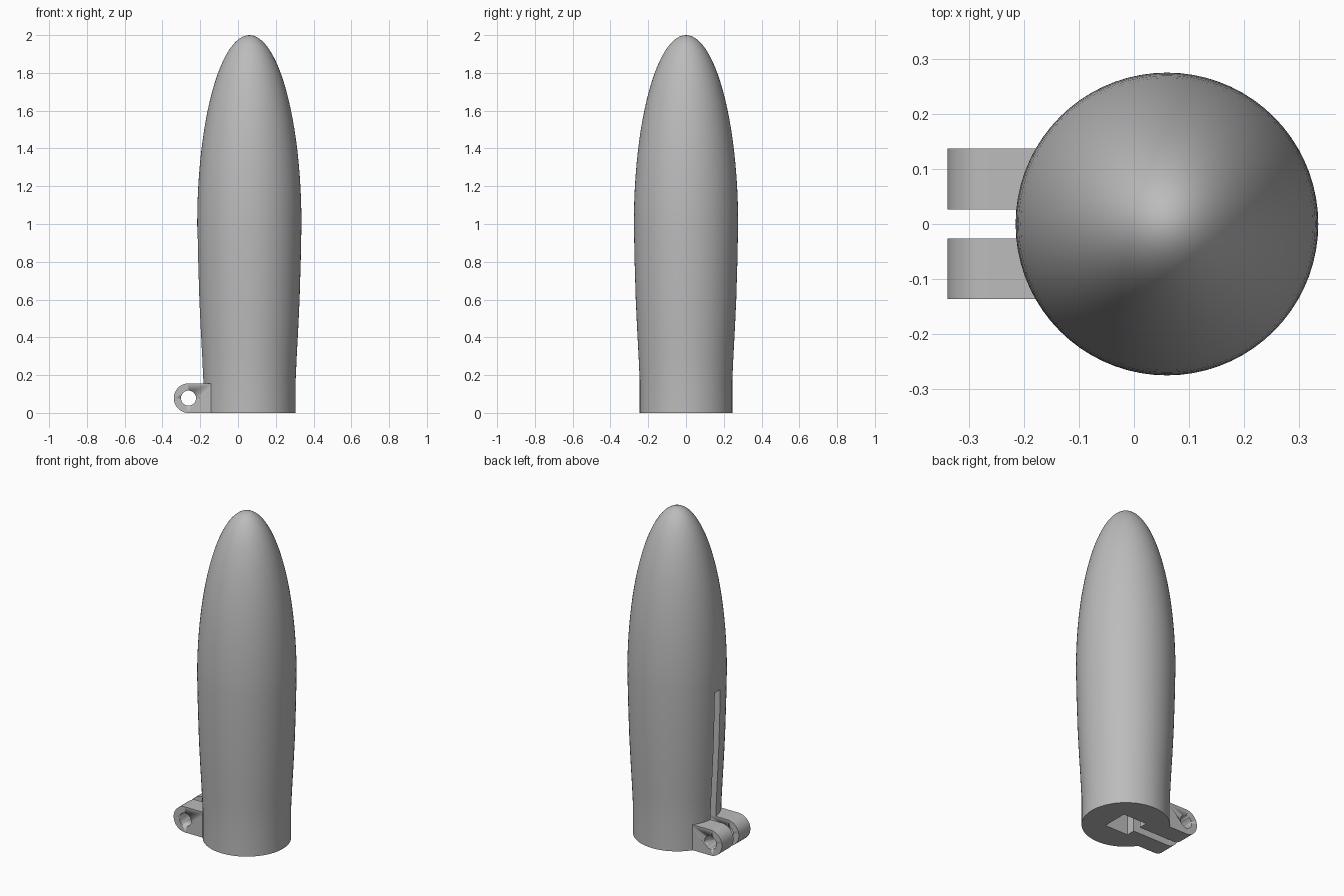
import bpy, bmesh, math
from mathutils import Vector

cube = bpy.data.objects.get("Cube")
if cube:
    bpy.data.objects.remove(cube, do_unlink=True)

AXIS_X = 0.06      # centre line of the body
SEGMENTS = 72

grey = bpy.data.materials.new("plain grey")
grey.use_nodes = True
grey.diffuse_color = (0.5, 0.5, 0.5, 1)
grey.node_tree.nodes["Principled BSDF"].inputs["Base Color"].default_value = grey.diffuse_color


def make_object(name, bm):
    bmesh.ops.recalc_face_normals(bm, faces=bm.faces)
    mesh = bpy.data.meshes.new(name)
    bm.to_mesh(mesh)
    bm.free()
    mesh.materials.append(grey)
    obj = bpy.data.objects.new(name, mesh)
    bpy.context.collection.objects.link(obj)
    return obj


def box(name, low, high):
    bm = bmesh.new()
    bmesh.ops.create_cube(bm, size=1)
    low, high = Vector(low), Vector(high)
    for v in bm.verts:
        v.co = (low + high) / 2 + v.co * (high - low)
    return make_object(name, bm)


def cut(obj, cutter):
    cutter.hide_render = True
    cutter.hide_set(True)
    cutter.display_type = 'WIRE'
    mod = obj.modifiers.new("cut", 'BOOLEAN')
    mod.operation = 'DIFFERENCE'
    mod.solver = 'EXACT'
    mod.object = cutter


def smooth(obj):
    bpy.ops.object.select_all(action='DESELECT')
    obj.select_set(True)
    bpy.context.view_layer.objects.active = obj
    bpy.ops.object.shade_smooth_by_angle(angle=math.radians(30))


# Bullet-shaped body: straight collar, gentle swell, elliptical nose
profile = [(0, 0), (0.245, 0), (0.245, 0.17), (0.251, 0.3), (0.259, 0.45),
           (0.266, 0.6), (0.272, 0.8)]
steps = 24
for i in range(steps + 1):
    a = math.pi / 2 * i / steps
    profile.append((0.276 * math.cos(a), 1 + math.sin(a)))

bm = bmesh.new()
points = [bm.verts.new((AXIS_X + r, 0, z)) for r, z in profile]
edges = [bm.edges.new(pair) for pair in zip(points, points[1:])]
bmesh.ops.spin(bm, geom=points + edges, cent=(AXIS_X, 0, 0), axis=(0, 0, 1),
               angle=2 * math.pi, steps=SEGMENTS, use_merge=True)
bmesh.ops.remove_doubles(bm, verts=bm.verts, dist=0.0001)
body = make_object("body", bm)
smooth(body)

# Square socket in the base and the side slot that opens into it
cut(body, box("socket_cutter", (AXIS_X - 0.08, -0.08, -0.1), (AXIS_X + 0.08, 0.08, 0.94)))
cut(body, box("slot_cutter", (-0.5, -0.026, -0.1), (AXIS_X, 0.026, 0.94)))


# Pair of rounded hinge lugs with a pin hole
def hinge_lug(name, y_low, y_high):
    radius, hole, end_x, inner_x = 0.078, 0.04, -0.262, -0.12
    n = 32
    outline = [(inner_x, 2 * radius)]
    for i in range(n + 1):
        a = math.pi / 2 + math.pi * i / n
        outline.append((end_x + radius * math.cos(a), radius + radius * math.sin(a)))
    outline.append((inner_x, 0))
    bm = bmesh.new()
    face = bm.faces.new([bm.verts.new((x, y_low, z)) for x, z in outline])
    out = bmesh.ops.extrude_face_region(bm, geom=[face])
    moved = [g for g in out["geom"] if isinstance(g, bmesh.types.BMVert)]
    bmesh.ops.translate(bm, verts=moved, vec=(0, y_high - y_low, 0))
    lug = make_object(name, bm)
    smooth(lug)

    bm = bmesh.new()
    bmesh.ops.create_cone(bm, cap_ends=True, segments=32, radius1=hole, radius2=hole, depth=1)
    for v in bm.verts:
        v.co = Vector((end_x + v.co.x, v.co.z, radius + v.co.y))
    pin = make_object(name + "_hole_cutter", bm)
    smooth(pin)
    cut(lug, pin)


hinge_lug("front_hinge_lug", -0.137, -0.026)
hinge_lug("back_hinge_lug", 0.026, 0.138)
